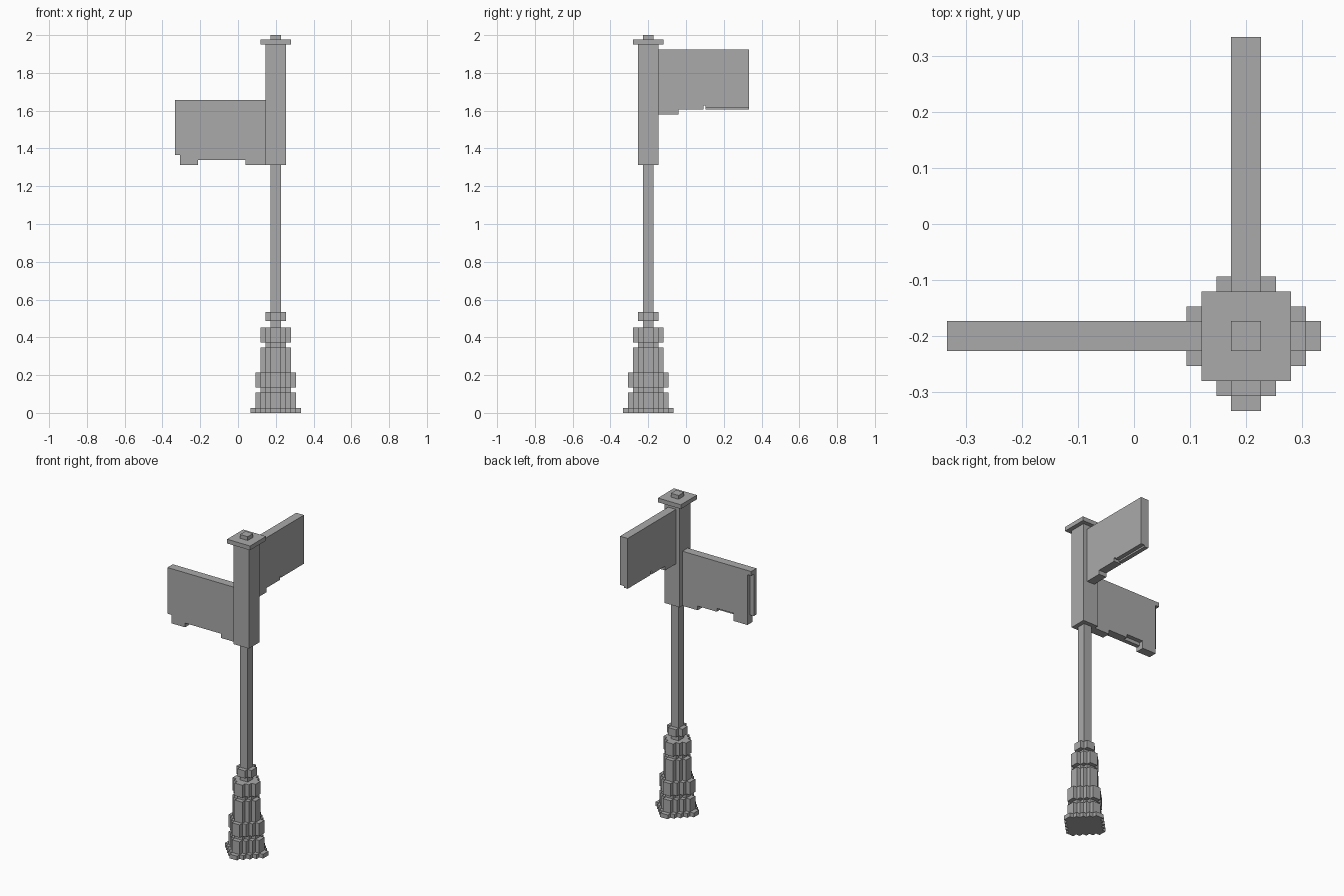
import bpy
import bmesh
from mathutils import Matrix

cube = bpy.data.objects.get("Cube")
if cube:
    bpy.data.objects.remove(cube)

UNIT = 2 / 75           # one block
CENTRE = (0.2, -0.2)    # post axis

metal = bpy.data.materials.new("grey_metal")
metal.use_nodes = True
GREY = (0.4, 0.4, 0.4, 1)
metal.diffuse_color = GREY
metal.node_tree.nodes["Principled BSDF"].inputs["Base Color"].default_value = GREY


def finish(name, bm):
    """Turn a block-unit bmesh around the post axis into a scene object."""
    bmesh.ops.scale(bm, vec=(UNIT, UNIT, UNIT), verts=bm.verts)
    bmesh.ops.translate(bm, vec=(*CENTRE, 0), verts=bm.verts)
    bmesh.ops.recalc_face_normals(bm, faces=bm.faces)
    mesh = bpy.data.meshes.new(name)
    bm.to_mesh(mesh)
    bm.free()
    mesh.materials.append(metal)
    obj = bpy.data.objects.new(name, mesh)
    bpy.context.collection.objects.link(obj)


def prism(bm, outline, lift):
    """Extrude a flat outline along a vector."""
    face = bm.faces.new([bm.verts.new(p) for p in outline])
    new = bmesh.ops.extrude_face_region(bm, geom=[face])["geom"]
    verts = [v for v in new if isinstance(v, bmesh.types.BMVert)]
    bmesh.ops.translate(bm, vec=lift, verts=verts)
    # keep the starting face as the second cap
    if not face.is_valid or len(face.link_loops if hasattr(face, "link_loops") else face.loops) < 3:
        return


def block(name, half, low, high):
    """Square block of the given half width."""
    bm = bmesh.new()
    corners = [(-half, -half), (half, -half), (half, half), (-half, half)]
    prism(bm, [(x, y, low) for x, y in corners], (0, 0, high - low))
    finish(name, bm)


def stepped_tier(name, radius, low, high):
    """Round-looking tier with a staircase outline, one step per block."""
    quarter = []
    for i in range(radius):
        quarter += [(radius - i, i + (1 if i else 0)), (radius - i, i + 1)]
    # walk one quarter, then turn it about the axis
    steps = []
    for i in range(radius):
        steps += [(radius - i, i + 1), (radius - i - 1, i + 1)]
    steps = steps[:-1]
    outline = []
    for turn in range(4):
        for x, y in steps:
            for _ in range(turn):
                x, y = -y, x
            outline.append((x, y, low))
    bm = bmesh.new()
    prism(bm, outline, (0, 0, high - low))
    finish(name, bm)


def sign_layer(name, outline, near, far, turn=None):
    """Half-thickness panel; outline is (distance from post, height)."""
    bm = bmesh.new()
    prism(bm, [(-d, near, z) for d, z in outline], (0, far - near, 0))
    if turn:
        bmesh.ops.transform(bm, matrix=turn, verts=bm.verts)
    finish(name, bm)


# Stacked base
TIERS = [("foot", 5, 0, 1), ("lower_base", 4, 1, 4), ("lower_neck", 3, 4, 5),
         ("lower_ring", 4, 5, 8), ("base_shaft", 3, 8, 13), ("upper_neck", 2, 13, 14),
         ("upper_ring", 3, 14, 17), ("collar", 2, 18.2, 20)]
for tier in TIERS:
    stepped_tier(*tier)

# Post, head and cap
block("pole", 1, 17, 49.2)
block("post_head", 2, 49.2, 73.1)
block("cap", 3, 73.1, 74.1)
block("finial", 1, 74.1, 75)

# Side sign: full front layer, back layer cut away along end and bottom
sign_layer("side_sign_front", [
    (2, 62.1), (2, 49.2), (6, 49.2), (6, 50.2), (15.4, 50.2), (15.4, 49.2),
    (19, 49.2), (19, 51.2), (20, 51.2), (20, 62.1)], -1, 0)
sign_layer("side_sign_back", [
    (2, 62.1), (2, 49.2), (6, 49.2), (6, 50.2), (11, 50.2), (11, 51), (15.4, 51),
    (15.4, 49.2), (19, 49.2), (19, 61.1), (20, 61.1), (20, 62.1)], 0, 1)

# Rear sign: same panel turned towards the back, with a thin lower ledge
TO_BACK = Matrix(((0, 1, 0, 0), (-1, 0, 0, 0), (0, 0, 1, 0), (0, 0, 0, 1)))
START = [(2, 72.1), (2, 59.2), (6, 59.2), (6, 60.2), (11, 60.2), (11, 61), (11.4, 61)]
sign_layer("rear_sign_inner", START + [(11.4, 60.2), (20, 60.2), (20, 72.1)], -1, 0, TO_BACK)
sign_layer("rear_sign_outer", START + [(11.4, 60.6), (20, 60.6), (20, 72.1)], 0, 1, TO_BACK)
